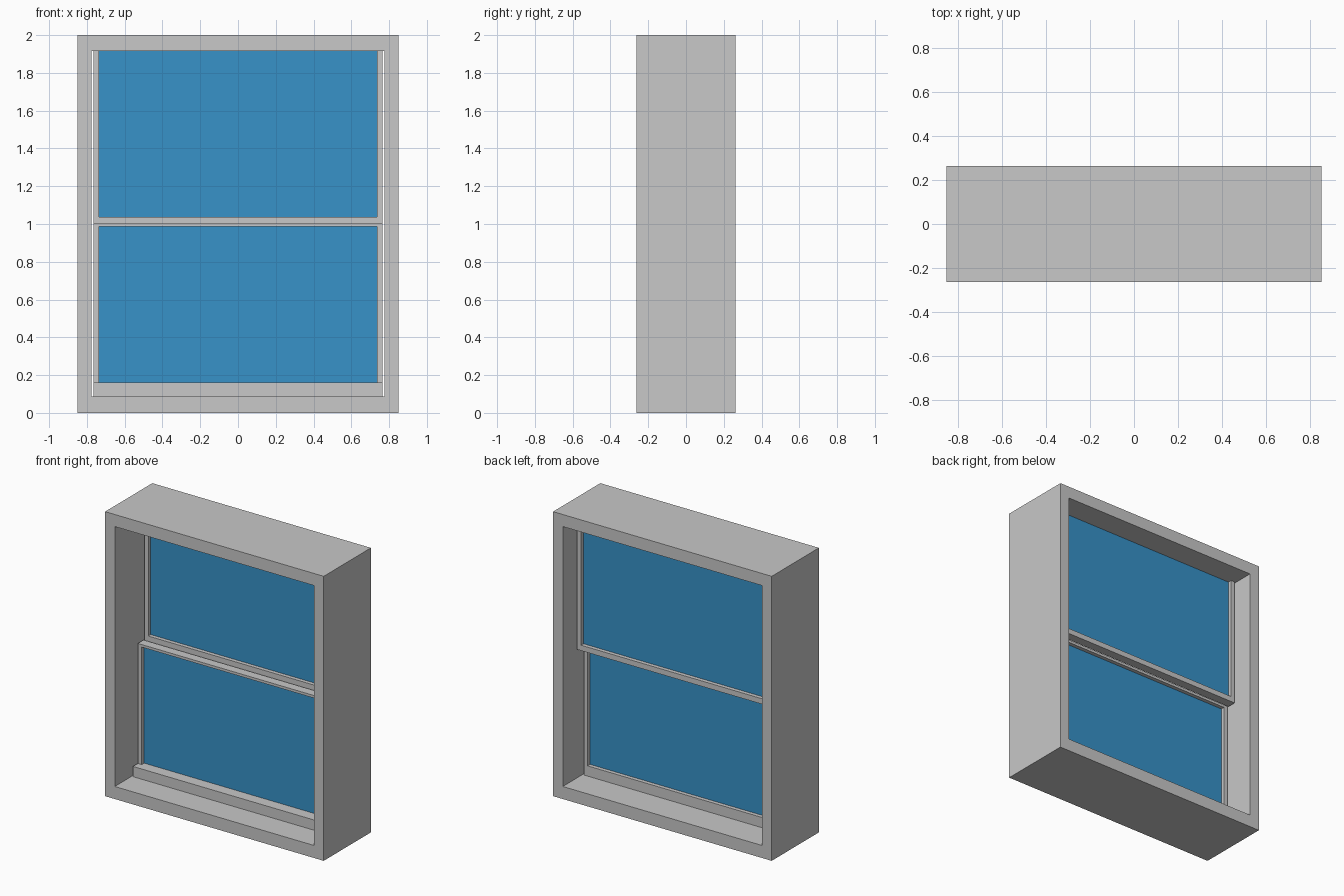
import bpy
import bmesh

cube = bpy.data.objects.get("Cube")
if cube:
    bpy.data.objects.remove(cube, do_unlink=True)


def material(name, colour):
    mat = bpy.data.materials.new(name)
    mat.use_nodes = True
    mat.diffuse_color = (*colour, 1)
    for node in mat.node_tree.nodes:
        if node.type == "BSDF_PRINCIPLED":
            node.inputs["Base Color"].default_value = (*colour, 1)
    return mat


grey = material("window_grey", (0.58, 0.58, 0.58))
blue = material("glass_blue", (0.038, 0.287, 0.58))


def finish(name, bm, mat):
    bmesh.ops.recalc_face_normals(bm, faces=bm.faces[:])
    mesh = bpy.data.meshes.new(name)
    bm.to_mesh(mesh)
    bm.free()
    mesh.materials.append(mat)
    obj = bpy.data.objects.new(name, mesh)
    bpy.context.collection.objects.link(obj)


def box(name, x, y, z, mat=grey):
    """Box from (low, high) ranges on each axis."""
    bm = bmesh.new()
    bmesh.ops.create_cube(bm, size=1)
    for v in bm.verts:
        v.co = [r[0] if c < 0 else r[1] for c, r in zip(v.co, (x, y, z))]
    finish(name, bm, mat)


def ring(name, outer, inner, y, mat=grey):
    """Rectangular frame; outer and inner are (half width, bottom, top)."""
    bm = bmesh.new()

    def loop(rect, depth):
        w, low, high = rect
        return [bm.verts.new((px, depth, pz))
                for px, pz in ((-w, low), (w, low), (w, high), (-w, high))]

    loops = [loop(outer, y[0]), loop(outer, y[1]), loop(inner, y[1]), loop(inner, y[0])]
    for i in range(4):
        a, b = loops[i], loops[(i + 1) % 4]
        for j in range(4):
            k = (j + 1) % 4
            bm.faces.new((a[j], a[k], b[k], b[j]))
    finish(name, bm, mat)


SASH, PANE = 0.765, 0.735
TOP, SILL = 1.915, 0.16
LOWER, UPPER = (-0.02, 0.043), (0.053, 0.116)


def sash(name, y, low, high):
    """Pair of stiles with a thin pane held mid-depth."""
    for side, s in (("left", 1), ("right", -1)):
        box(f"{name}_{side}_stile", sorted((s * PANE, s * SASH)), y, (low, high))
    mid = sum(y) / 2
    box(f"{name}_glass", (-PANE, PANE), (mid - 0.004, mid + 0.004), (low, high), blue)


# Deep outer frame
ring("outer_frame", (0.85, 0, 2), (0.775, 0.088, TOP), (-0.262, 0.262))

# Lower sash, set towards the front, on a projecting bottom rail
box("bottom_rail", (-SASH, SASH), (-0.074, LOWER[1]), (0.088, SILL))
sash("lower_sash", LOWER, SILL, 0.986)
box("lower_meeting_rail", (-SASH, SASH), LOWER, (0.986, 1.004))

# Upper sash, set towards the back
box("upper_meeting_rail", (-SASH, SASH), UPPER, (0.998, 1.036))
sash("upper_sash", UPPER, 1.036, TOP)
